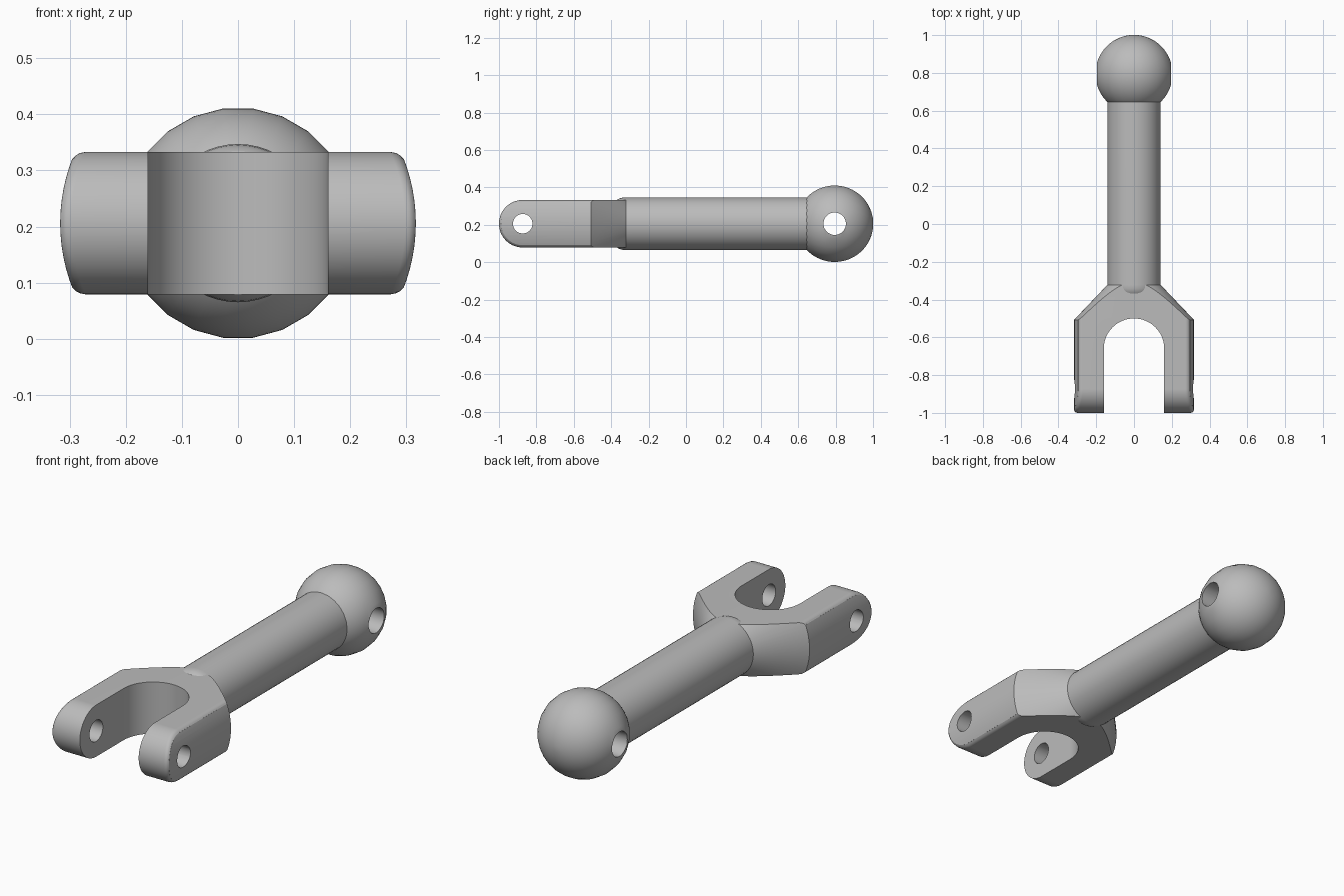
import bpy
import bmesh
from math import sin, cos, pi, sqrt, radians

if "Cube" in bpy.data.objects:
    bpy.data.objects.remove(bpy.data.objects["Cube"])

AXIS_Z = 0.206      # height of the long axis
FORK_R = 0.317      # outer radius of the fork
ARM_H = 0.127       # half thickness of the fork
PIN_Y = -0.873      # fork pin position
BALL_Y = 0.795
BALL_R = 0.206

steel = bpy.data.materials.new("grey steel")
steel.use_nodes = True
steel.diffuse_color = (0.5, 0.5, 0.5, 1)
steel.node_tree.nodes["Principled BSDF"].inputs["Base Color"].default_value = (0.5, 0.5, 0.5, 1)


def loft(name, rings):
    """Closed solid through rings of points given relative to the long axis."""
    bm = bmesh.new()
    loops = [[bm.verts.new((x, y, z + AXIS_Z)) for x, y, z in ring] for ring in rings]
    n = len(rings[0])
    for a, b in zip(loops, loops[1:]):
        for i in range(n):
            j = (i + 1) % n
            bm.faces.new((a[i], a[j], b[j], b[i]))
    bm.faces.new(loops[0])
    bm.faces.new(loops[-1])
    bmesh.ops.remove_doubles(bm, verts=bm.verts, dist=1e-5)
    bmesh.ops.recalc_face_normals(bm, faces=bm.faces)
    mesh = bpy.data.meshes.new(name)
    bm.to_mesh(mesh)
    bm.free()
    mesh.materials.append(steel)
    obj = bpy.data.objects.new(name, mesh)
    bpy.context.collection.objects.link(obj)
    return obj


def revolve(name, profile, seg, phase=0.0):
    """Turn (radius, y) points around the long axis."""
    angles = [2 * pi * (i + phase) / seg for i in range(seg)]
    return loft(name, [[(r * cos(a), y, r * sin(a)) for a in angles] for r, y in profile])


def pin(name, y, r):
    angles = [2 * pi * i / 32 for i in range(32)]
    return loft(name, [[(x, y + r * cos(a), r * sin(a)) for a in angles] for x in (-0.5, 0.5)])


def select_only(obj):
    bpy.ops.object.select_all(action='DESELECT')
    obj.select_set(True)
    bpy.context.view_layer.objects.active = obj


def cut(obj, tool, operation='DIFFERENCE'):
    tool.hide_render = True
    mod = obj.modifiers.new("cut", 'BOOLEAN')
    mod.operation = operation
    mod.solver = 'EXACT'
    mod.object = tool
    select_only(obj)
    bpy.ops.object.modifier_apply(modifier=mod.name)
    bpy.data.objects.remove(tool)


def smooth(obj):
    select_only(obj)
    bpy.ops.object.shade_smooth_by_angle(angle=radians(30))
    mod = obj.modifiers.new("weighted normals", 'WEIGHTED_NORMAL')
    mod.keep_sharp = True


# Fork: round-ended block with softened outer edges
def arm_ring(side, inset, back, x=None):
    h = ARM_H - inset
    outline = [(-0.25, h)]
    for i in range(33):
        a = pi / 2 + pi * i / 32
        outline.append((PIN_Y + h * cos(a), h * sin(a)))
    outline.append((-0.25, -h))
    return [(side * (x or sqrt(FORK_R ** 2 - z * z) - back), y, z) for y, z in outline]


fillet = [(0.0, 0.019), (0.002, 0.010), (0.006, 0.004), (0.012, 0.0005)]
right = [arm_ring(-1, d, e) for d, e in fillet] + [arm_ring(-1, 0.012, 0, 0.4)]
left = [arm_ring(1, d, e) for d, e in fillet] + [arm_ring(1, 0.012, 0, 0.4)]
fork = loft("fork", right[::-1] + left)

# Turned outside of the fork, with the conical neck
cut(fork, revolve("turned_envelope", [(FORK_R, -1.1), (FORK_R, -0.507),
                                      (0.141, -0.322), (0.122, -0.302)], 96), 'INTERSECT')

# Round-bottomed slot between the arms
SLOT_R = 0.16
slot_outline = [(SLOT_R, -1.2)]
slot_outline += [(SLOT_R * cos(pi * i / 32), -0.66 + SLOT_R * sin(pi * i / 32)) for i in range(33)]
slot_outline += [(-SLOT_R, -1.2)]
cut(fork, loft("slot_cutter", [[(x, y, z) for x, y in slot_outline] for z in (-0.3, 0.3)]))
cut(fork, pin("fork_pin_cutter", PIN_Y, 0.052))
smooth(fork)

# Rod with a rounded front end
rod = revolve("rod", [(0.120, -0.372), (0.128, -0.368), (0.135, -0.357),
                      (0.139, -0.342), (0.141, -0.322), (0.141, 0.69)], 48)
smooth(rod)

# Ball end with cross hole
STEPS = 40
ball = revolve("ball", [(BALL_R * sin(pi * i / STEPS), BALL_Y - BALL_R * cos(pi * i / STEPS))
                        for i in range(STEPS + 1)], 24, 0.5)
cut(ball, pin("ball_pin_cutter", BALL_Y, 0.06))
smooth(ball)
